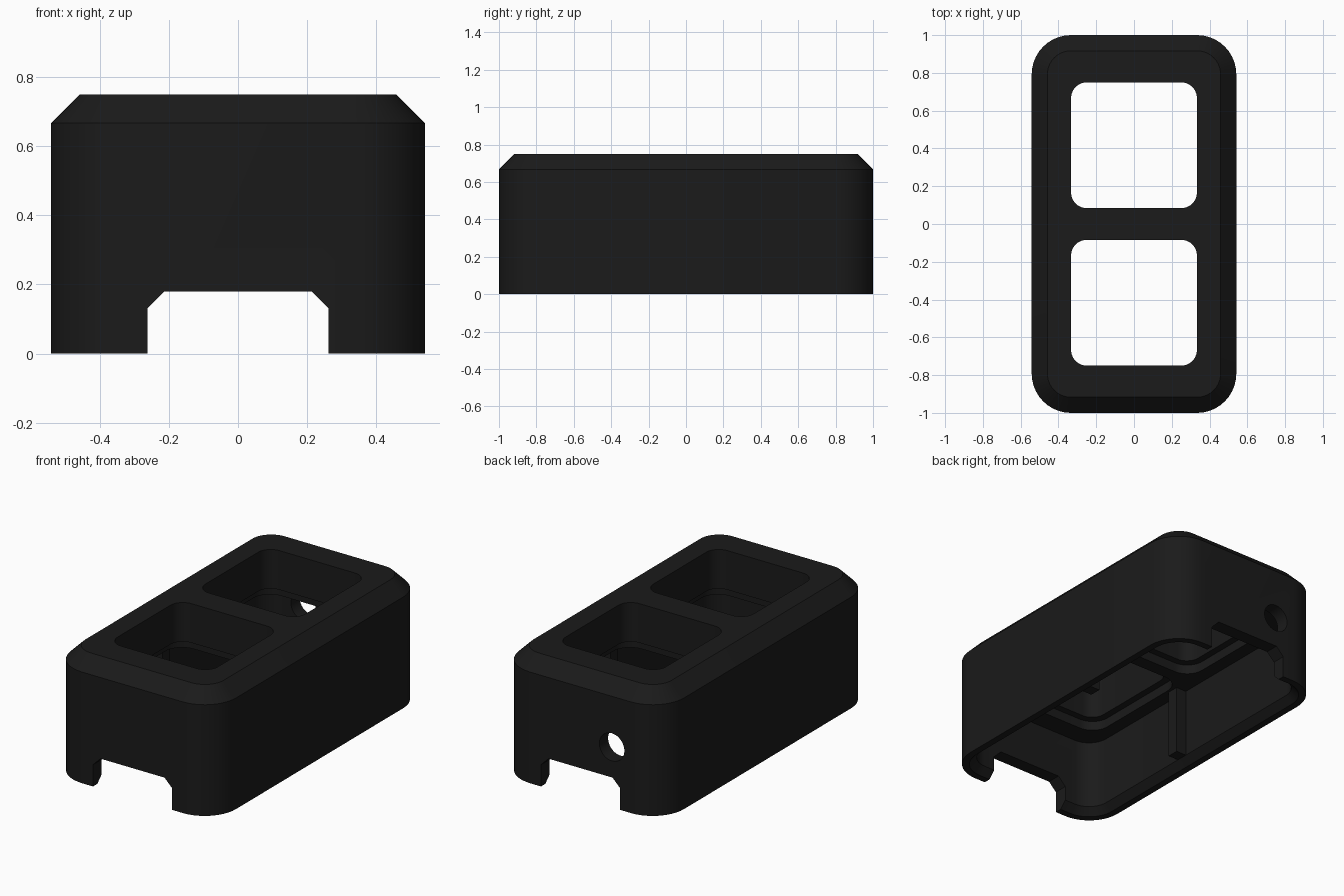
import bpy, bmesh, math

if "Cube" in bpy.data.objects:
    bpy.data.objects.remove(bpy.data.objects["Cube"])

black = bpy.data.materials.new("matte_black")
black.diffuse_color = (0.0105, 0.0105, 0.0105, 1)
black.use_nodes = True
black.node_tree.nodes["Principled BSDF"].inputs["Base Color"].default_value = black.diffuse_color


def rounded_ring(hx, hy, r, cx=0, cy=0, seg=10):
    """Outline of a rounded rectangle."""
    pts = []
    for k, (sx, sy) in enumerate([(1, 1), (-1, 1), (-1, -1), (1, -1)]):
        for i in range(seg + 1):
            a = math.pi / 2 * (k + i / seg)
            pts.append((cx + sx * (hx - r) + r * math.cos(a),
                        cy + sy * (hy - r) + r * math.sin(a)))
    return pts


def loft(name, rings):
    """Solid through a stack of 3D rings with equal point counts."""
    bm = bmesh.new()
    vs = [[bm.verts.new(p) for p in ring] for ring in rings]
    n = len(vs[0])
    for a, b in zip(vs, vs[1:]):
        for i in range(n):
            j = (i + 1) % n
            bm.faces.new((a[i], a[j], b[j], b[i]))
    bm.faces.new(vs[0][::-1])
    bm.faces.new(vs[-1])
    bmesh.ops.recalc_face_normals(bm, faces=bm.faces)
    me = bpy.data.meshes.new(name)
    bm.to_mesh(me)
    bm.free()
    me.materials.append(black)
    ob = bpy.data.objects.new(name, me)
    bpy.context.collection.objects.link(ob)
    return ob


def stack(name, hx, hy, r, levels, cy=0):
    """Rounded block; levels are (outward offset, height) pairs."""
    return loft(name, [[(x, y, z) for x, y in rounded_ring(hx + d, hy + d, r + d, 0, cy)]
                       for d, z in levels])


def prism_y(name, profile, y0, y1):
    return loft(name, [[(x, y, z) for x, z in profile] for y in (y0, y1)])


# Outer housing with a bevelled top rim
housing = stack("housing", 0.5417, 1.0, 0.208, [(0, 0), (0, 0.667), (-0.083, 0.75)])

# Underside cavity, flared at the bottom edge
cutters = [stack("cavity_cutter", 0.458, 0.917, 0.125,
                 [(0.042, -0.1), (0.042, 0), (0, 0.042), (0, 0.458)])]

# Two square windows, each widened below
for side, cy in (("front", -0.4167), ("back", 0.4167)):
    cutters.append(stack(side + "_window_cutter", 0.333, 0.333, 0.083,
                         [(0, 0.3), (0, 0.9)], cy))
    cutters.append(stack(side + "_recess_cutter", 0.375, 0.375, 0.11,
                         [(0, 0.35), (0, 0.515)], cy))

# Bevelled notch through both end walls
notch = [(-0.2625, -0.15), (0.2625, -0.15), (0.2625, 0.13),
         (0.2125, 0.18), (-0.2125, 0.18), (-0.2625, 0.13)]
cutters.append(prism_y("notch_cutter", notch, -1.2, 1.2))

# Round cable hole in the back wall
circle = [(-0.208 + 0.083 * math.cos(a), 0.362 + 0.083 * math.sin(a))
          for a in (2 * math.pi * i / 40 for i in range(40))]
cutters.append(prism_y("cable_hole_cutter", circle, 0.8, 1.2))

# Carve the housing
bpy.context.view_layer.objects.active = housing
housing.select_set(True)
for c in cutters:
    m = housing.modifiers.new("cut", 'BOOLEAN')
    m.operation = 'DIFFERENCE'
    m.solver = 'EXACT'
    m.object = c
    bpy.ops.object.modifier_apply(modifier=m.name)
    bpy.data.objects.remove(c, do_unlink=True)

# Vertical ribs inside the long walls
for side, s in (("left", -1), ("right", 1)):
    xs = sorted((s * 0.39, s * 0.465))
    ys = sorted((s * 0.09, s * 0.16))
    base = [(xs[0], ys[0]), (xs[1], ys[0]), (xs[1], ys[1]), (xs[0], ys[1])]
    loft(side + "_rib", [[(x, y, z) for x, y in base] for z in (0.042, 0.465)])

bpy.ops.object.shade_smooth_by_angle(angle=math.radians(30))
